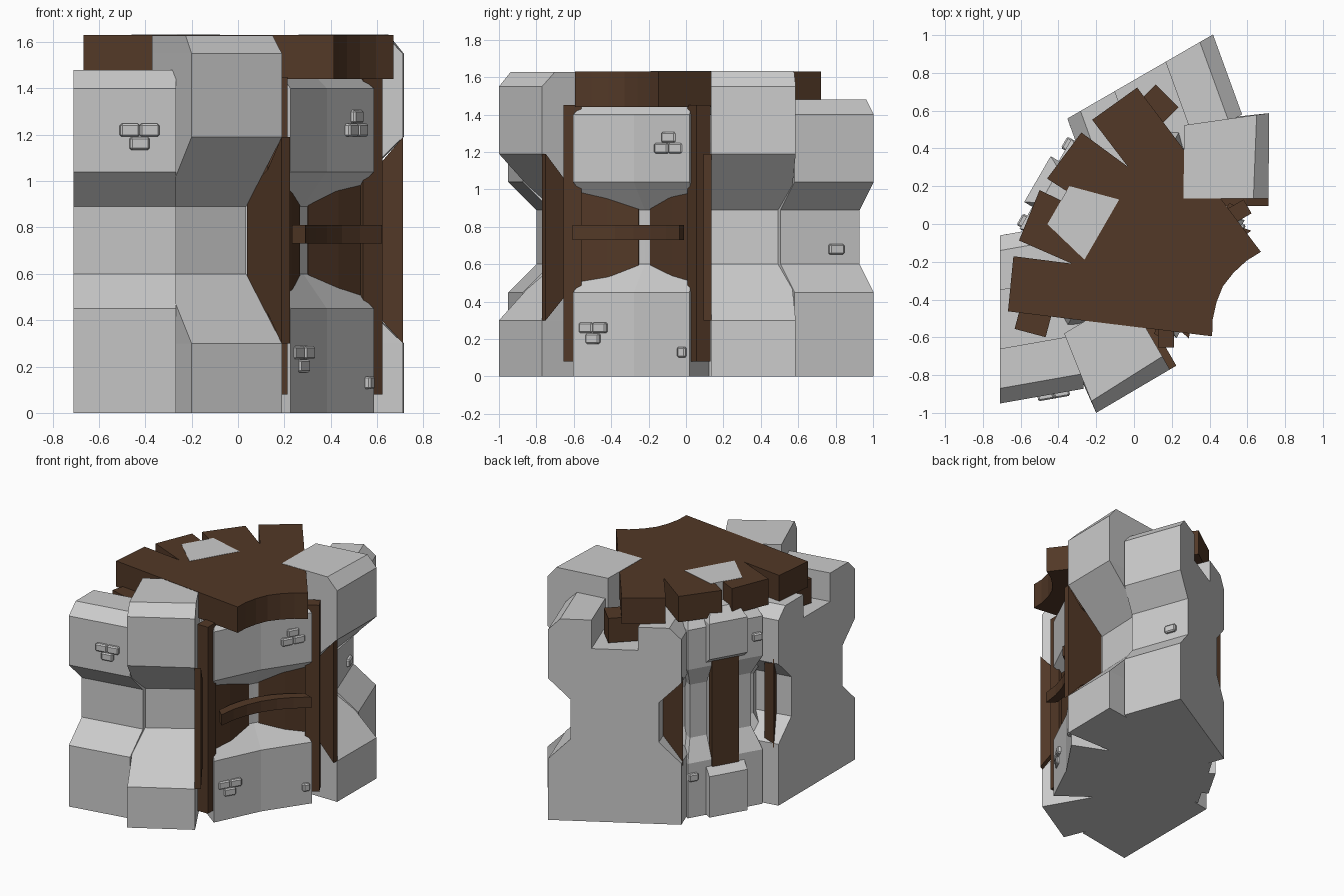
import bpy, bmesh, math

if "Cube" in bpy.data.objects:
    bpy.data.objects.remove(bpy.data.objects["Cube"])

ORG, YAW = (-0.10, 0.0), math.radians(-30)      # symmetry axis of the corner tower
CU, SU = math.cos(YAW), math.sin(YAW)

wood = bpy.data.materials.new("wood")
wood.diffuse_color = (0.085, 0.04, 0.02, 1)
wood.use_nodes = True
wood.node_tree.nodes["Principled BSDF"].inputs["Base Color"].default_value = wood.diffuse_color


def world(u, v, z):
    # u runs outward along the axis, v across it
    return (ORG[0] + CU * u - SU * v, ORG[1] + SU * u + CU * v, z)


def loft(name, rings, mat=None, s=1):
    # closed solid through equal rings of local points; s mirrors it
    bm = bmesh.new()
    vs = [[bm.verts.new(world(u, s * v, z)) for u, v, z in r] for r in rings]
    n = len(vs[0])
    for a, b in zip(vs, vs[1:]):
        for i in range(n):
            j = (i + 1) % n
            bm.faces.new((a[i], a[j], b[j], b[i]))
    bm.faces.new(vs[0])
    bm.faces.new(vs[-1])
    bmesh.ops.recalc_face_normals(bm, faces=bm.faces)
    me = bpy.data.meshes.new(name)
    bm.to_mesh(me)
    bm.free()
    ob = bpy.data.objects.new(name, me)
    bpy.context.collection.objects.link(ob)
    if mat:
        me.materials.append(mat)
    return ob


def stack(name, layers, mat=None, s=1):
    return loft(name, [[(u, v, z) for u, v in pts] for z, pts in layers], mat, s)


def box(name, u, v, z0, z1, du, dv, rot=0, mat=None, s=1):
    c, k = math.cos(math.radians(rot)), math.sin(math.radians(rot))
    pts = [(u + c * a * du / 2 - k * b * dv / 2, v + k * a * du / 2 + c * b * dv / 2)
           for a, b in ((-1, -1), (1, -1), (1, 1), (-1, 1))]
    return stack(name, [(z0, pts), (z1, pts)], mat, s)


def mirrored(half):
    return half + [(u, -v) for u, v in reversed(half) if v != 0]


def hourglass(name, wide, waist, zs, top, s=1):
    z1, z2, z3, z4, z5, z6 = zs
    return stack(name, [(0, wide), (z1, wide), (z2, waist), (z3, waist),
                        (z4, wide), (z5, wide), (z6, top)], None, s)


# cross-section of the wall ends: distance from outer face, height
PROFILE = [(0, 0), (0, .45), (.15, .6), (.15, .89), (0, 1.04), (0, 1.4), (.08, 1.48),
           (.29, 1.48), (.29, 1.27), (.6, 1.27), (.6, 1.44), (.81, 1.44), (.89, 1.36),
           (.89, 1.04), (.74, .89), (.74, .6), (.89, .45), (.89, 0)]

for s, side in ((-1, "right"), (1, "left")):
    # wall end, cut flat for the neighbouring wall
    def sweep(d):
        return [(-.053 - .5 * t + .766 * d, -1.128 + .866 * t + .643 * d, z) for t, z in PROFILE]
    loft(side + "_wall_end", [sweep(0), sweep(.45)], None, s)

    # tall buttress
    hourglass(side + "_buttress",
              [(.413, -.916), (.636, -.522), (.246, -.297), (.056, -.637)],
              [(.174, -.742), (.37, -.37), (.246, -.297), (.056, -.637)],
              (.3, .6, .89, 1.19, 1.55, 1.632 if s < 0 else 1.628),
              [(.36, -.875), (.567, -.482), (.246, -.297), (.056, -.637)], s)

    # wooden cheek closing the buttress waist
    cheek = [(0, .3), (.12, .43), (.30, .52), (.30, .96), (.12, 1.05), (0, 1.19)]
    loft(side + "_buttress_cheek",
         [[(.636 - .866 * t + .492 * k, -.522 + .5 * t + .866 * k, z) for t, z in cheek]
          for k in (-.002, .04)], wood, s)

    # posts and the angled boards beside the slit
    box(side + "_post", .537, -.39, .08, 1.45, .085, .095, 30, wood, s)
    boards = [(.445, -.035), (.50, -.2), (.545, -.4), (.47, -.4), (.43, -.2), (.40, -.035)]
    stack(side + "_front_boards", [(.42, boards), (1.07, boards)], wood, s)

    # inner boards between wall end and rear pier
    inner = [(-.475, -.335), (-.28, -.45), (-.26, -.41), (-.40, -.30)]
    stack(side + "_inner_boards", [(.42, inner), (1.07, inner)], wood, s)

    # rear pier wing
    hourglass(side + "_rear_wing",
              [(-.425, -.275), (-.2, -.275), (-.2, -.1), (-.425, -.1)],
              [(-.35, -.225), (-.2, -.225), (-.2, -.1), (-.35, -.1)],
              (.4, .55, .94, 1.09, 1.38, 1.44),
              [(-.38, -.25), (-.2, -.25), (-.2, -.1), (-.38, -.1)], s)

    # joist stub resting in the wall notch
    box(side + "_joist", -.14, -.58, 1.28, 1.46, .17, .3, 15, wood, s)

# solid core
hourglass("core", mirrored([(.35, .3), (.05, .6), (-.36, .36)]),
          mirrored([(.28, .25), (0, .5), (-.27, .28)]),
          (.4, .6, .89, 1.09, 1.25, 1.4), mirrored([(.35, .3), (.05, .5), (-.3, .33)]))

# shallow concave front with waist
hourglass("front_stone", mirrored([(.585, .36), (.558, 0)])[:2] + [(.585, -.36), (.1, -.3), (.1, .3)],
          [(.445, .3), (.44, 0), (.445, -.3), (.1, -.3), (.1, .3)],
          (.45, .6, .89, 1.04, 1.4, 1.44),
          [(.54, .34), (.515, 0), (.54, -.34), (.1, -.3), (.1, .3)])

# rear pier and its plank
hourglass("rear_pier", mirrored([(-.475, .14), (-.1, .14)]),
          mirrored([(-.34, .14), (-.1, .14)]),
          (.3, .44, 1.05, 1.16, 1.42, 1.5), mirrored([(-.4, .1), (-.1, .1)]))
box("rear_plank", -.405, 0, .28, 1.14, .05, .2, 0, wood)
cap = [(-.31, -.18), (-.31, .053), (-.046, .123), (-.046, -.245)]
stack("rear_pier_cap", [(1.4, cap), (1.632, cap)])

# timber floor with plank ends at the rear
floor = [(.659, 0), (.672, .09), (.70, .18), (.742, .258), (-.26, .684), (-.381, .417),
         (-.092, .296), (-.397, .33), (-.432, .028), (-.3, .022),
         (-.3, -.035), (-.436, -.044), (-.397, -.33), (-.092, -.296), (-.381, -.417),
         (-.26, -.684), (.742, -.258), (.70, -.18), (.672, -.09)]
stack("floor", [(1.44, floor), (1.63, floor)], wood)

# curved rail across the front
arc = [(.56 + .75 * v * v, v) for v in (-.33, -.22, -.11, 0, .11, .22, .33)]
rail = arc + [(u - .075, v * .95) for u, v in reversed(arc)]
stack("front_rail", [(.73, rail), (.81, rail)], wood)


def brick(u, v, z, rot, w=.085):
    # raised brick with bevelled rim; rot is the direction of its outward side
    ob = box("brick", u, v, z - .028, z + .028, .05, w, rot)
    m = ob.modifiers.new("rim", 'BEVEL')
    m.width, m.segments = .008, 1


def cluster(u, v, z, rot, flip=1):
    k = math.radians(rot)
    for o, h in ((-.043, 0), (.043, 0), (0, -.058 * flip)):
        brick(u - math.sin(k) * o, v + math.cos(k) * o, z + h, rot)


cluster(.565, .226, 1.22, 2, -1)
cluster(.567, -.24, .26, -2)
cluster(.167, -.942, 1.22, -50)
brick(.58, .315, .13, 2, .05)
brick(-.025, .91, .68, 50)
brick(-.425, -.23, 1.24, 0, .07)
brick(-.425, .24, .3, 0, .07)
